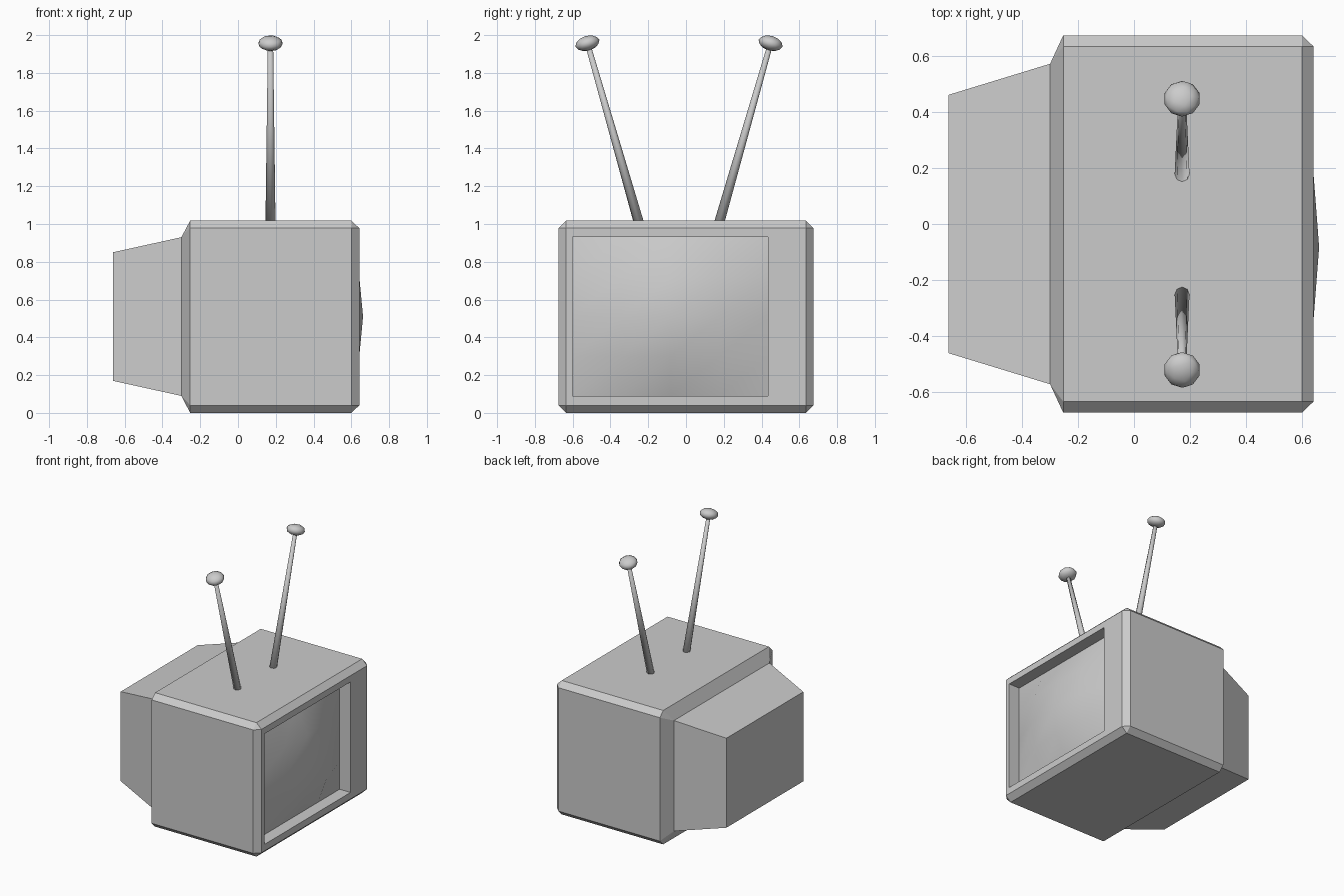
import bpy, bmesh
from mathutils import Vector

if "Cube" in bpy.data.objects:
    bpy.data.objects.remove(bpy.data.objects["Cube"])

# Single flat colour
grey = bpy.data.materials.new("plain_grey")
grey.use_nodes = True
colour = (0.6, 0.6, 0.6, 1)
grey.diffuse_color = colour
grey.node_tree.nodes["Principled BSDF"].inputs["Base Color"].default_value = colour


def finish(name, bm, smooth=False):
    mesh = bpy.data.meshes.new(name)
    bm.to_mesh(mesh)
    bm.free()
    mesh.materials.append(grey)
    for face in mesh.polygons:
        face.use_smooth = smooth
    obj = bpy.data.objects.new(name, mesh)
    bpy.context.collection.objects.link(obj)
    return obj


def ring(bm, x, y0, y1, z0, z1, c=0):
    """Rectangle across x with its corners cut by c."""
    points = [(y0 + c, z0), (y1 - c, z0), (y1, z0 + c), (y1, z1 - c),
              (y1 - c, z1), (y0 + c, z1), (y0, z1 - c), (y0, z0 + c)]
    return [bm.verts.new((x, y, z)) for y, z in points]


# Cabinet: tapered back, chamfered box, screen frame and recess walls
Y0, Y1, Z0, Z1 = -0.6, 0.435, 0.09, 0.93
FLOOR = 0.55
sections = [(-0.663, -0.462, 0.462, 0.17, 0.85),
            (-0.3, -0.573, 0.573, 0.09, 0.93),
            (-0.253, -0.675, 0.675, 0, 1.018, 0.04),
            (0.6, -0.675, 0.675, 0, 1.018, 0.04),
            (0.642, -0.635, 0.635, 0.04, 0.978),
            (0.642, Y0, Y1, Z0, Z1),
            (FLOOR, Y0, Y1, Z0, Z1)]
bm = bmesh.new()
rings = [ring(bm, *s) for s in sections]
for a, b in zip(rings, rings[1:]):
    for i in range(8):
        j = (i + 1) % 8
        bm.faces.new((a[i], a[j], b[j], b[i]))
bm.faces.new(rings[0])
bmesh.ops.remove_doubles(bm, verts=bm.verts, dist=0.0005)
bmesh.ops.recalc_face_normals(bm, faces=bm.faces)
finish("cabinet", bm)

# Bulging screen
bm = bmesh.new()
bmesh.ops.create_grid(bm, x_segments=4, y_segments=4, size=1)
for v in bm.verts:
    u, w = v.co.x, v.co.y
    bulge = (1 - abs(u) ** 2.5) * (1 - abs(w) ** 2.5)
    v.co = (FLOOR + 0.112 * bulge,
            (Y0 + Y1) / 2 + u * (Y1 - Y0) / 2,
            (Z0 + Z1) / 2 + w * (Z1 - Z0) / 2)
finish("screen", bm, True)

# Pair of splayed aerials with flattened tips
for side, label in ((1, "left"), (-1, "right")):
    base = Vector((0.172, -0.037 + side * 0.205, 0.98))
    tip = Vector((0.172, -0.037 + side * 0.485, 1.957))
    axis = tip - base
    turn = Vector((0, 0, 1)).rotation_difference(axis)

    bm = bmesh.new()
    bmesh.ops.create_cone(bm, cap_ends=True, segments=8, radius1=0.027,
                          radius2=0.014, depth=axis.length)
    rod = finish(label + "_aerial", bm, True)
    rod.location = (base + tip) / 2

    bm = bmesh.new()
    bmesh.ops.create_icosphere(bm, subdivisions=2, radius=0.066)
    bmesh.ops.scale(bm, vec=(1, 1, 0.6), verts=bm.verts)
    knob = finish(label + "_aerial_tip", bm, True)
    knob.location = tip

    for obj in (rod, knob):
        obj.rotation_mode = 'QUATERNION'
        obj.rotation_quaternion = turn
